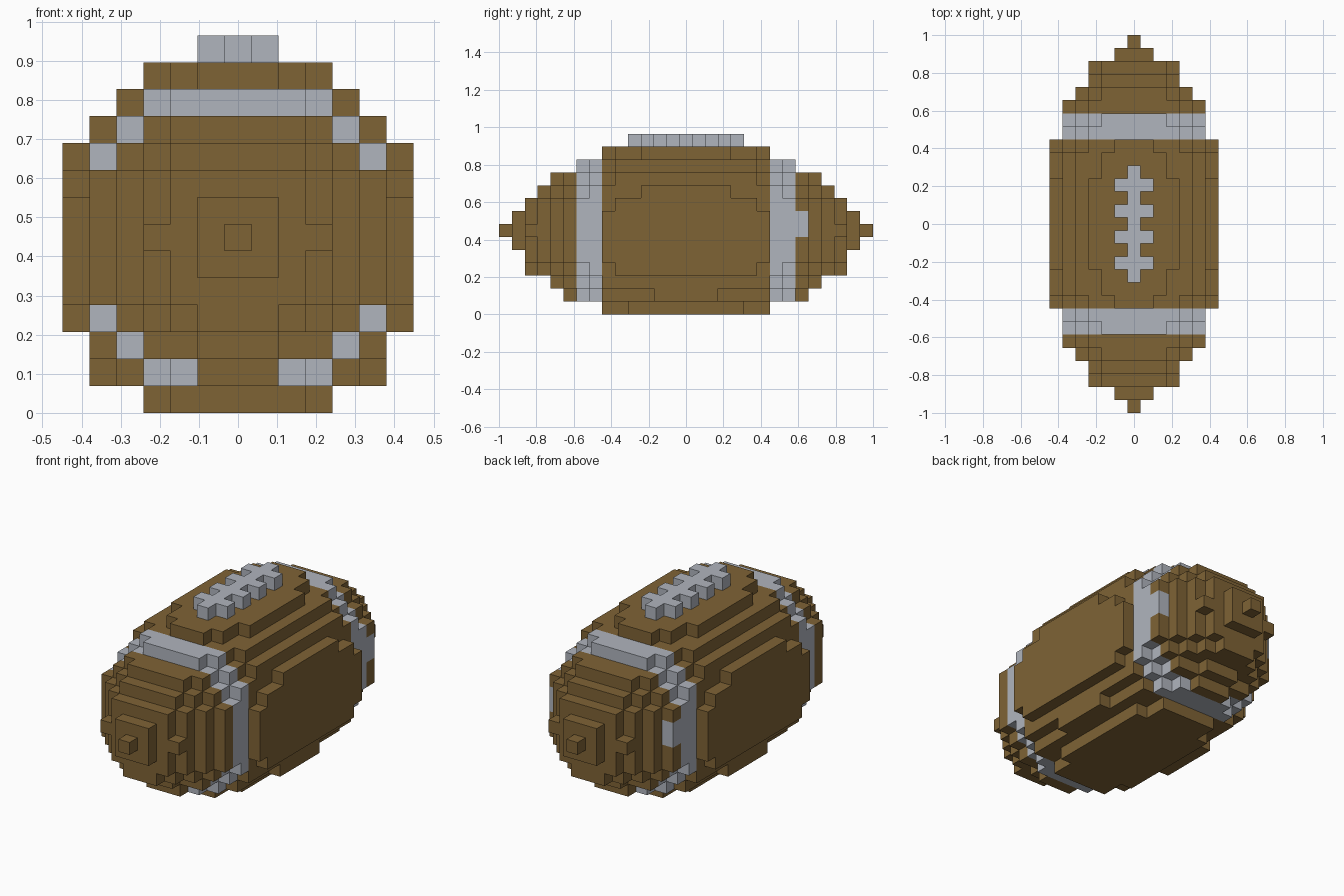
import bpy, bmesh
from mathutils import Vector

cube = bpy.data.objects.get("Cube")
if cube:
    bpy.data.objects.remove(cube, do_unlink=True)

V = 2 / 29  # block size


def material(name, rgb):
    m = bpy.data.materials.new(name)
    m.use_nodes = True
    m.diffuse_color = (*rgb, 1)
    bsdf = m.node_tree.nodes["Principled BSDF"]
    bsdf.inputs["Base Color"].default_value = (*rgb, 1)
    bsdf.inputs["Roughness"].default_value = 0.9
    return m


leather = material("brown leather", (0.212, 0.125, 0.036))
white = material("pale grey", (0.434, 0.462, 0.515))

# Cross-section by distance from the middle: (lowest layer, half-widths going up)
SECTIONS = {
    0: (0, [3, 5, 5, 6, 6, 6, 6, 6, 6, 6, 5, 4, 3]),
    3: (0, [3, 4, 5, 6, 6, 6, 6, 6, 6, 6, 5, 4, 3]),
    4: (0, [3, 4, 5, 6, 6, 6, 6, 6, 6, 5, 5, 4, 2]),
    5: (0, [2, 4, 5, 6, 6, 6, 6, 6, 6, 5, 5, 4, 2]),
    6: (0, [2, 4, 5, 5, 6, 6, 6, 6, 5, 5, 4, 3, 1]),
    7: (1, [3, 4, 5, 5, 5, 5, 5, 5, 5, 4, 3]),
    8: (1, [2, 3, 4, 5, 5, 5, 5, 5, 4, 3, 2]),
    9: (1, [1, 3, 4, 5, 5, 5, 5, 5, 4, 3]),
    10: (2, [1, 3, 4, 4, 4, 4, 4, 3, 2]),
    11: (3, [2, 3, 3, 3, 3, 3, 2]),
    12: (3, [1, 2, 2, 3, 2, 2]),
    13: (5, [1, 1, 1]),
    14: (6, [0]),
}

middle, stripes, tips, laces = set(), set(), set(), set()
for j in range(-14, 15):
    a = abs(j)
    low, widths = SECTIONS[max(k for k in SECTIONS if k <= a)]
    part = middle if a < 7 else stripes if a < 9 else tips
    for k, w in enumerate(widths, low):
        part.update((i, j, k) for i in range(-w, w + 1))

# Stripe tabs on both sides near the back
tabs = {(i, 9, k) for i in (-5, 5) for k in (6, 7)}
tips -= tabs
stripes |= tabs

# Laces: one long seam with four crossbars
laces.update((0, j, 13) for j in range(-4, 5))
laces.update((i, j, 13) for i in (-1, 1) for j in (-3, -1, 1, 3))

solid = middle | stripes | tips | laces
AXES = [Vector((1, 0, 0)), Vector((0, 1, 0)), Vector((0, 0, 1))]


def build(name, cells, mat):
    """Skin the exposed sides of a group of blocks and merge flat areas."""
    bm = bmesh.new()
    for cell in sorted(cells):
        centre = Vector(cell) + Vector((0, 0, 0.5))
        for n in range(3):
            for s in (1, -1):
                d = AXES[n] * s
                if tuple(int(c + e) for c, e in zip(cell, d)) in solid:
                    continue
                u, v = AXES[(n + 1) % 3] * s, AXES[(n + 2) % 3]
                corners = [(-1, -1), (1, -1), (1, 1), (-1, 1)]
                bm.faces.new([bm.verts.new((centre + (d + u * p + v * q) / 2) * V)
                              for p, q in corners])
    bmesh.ops.remove_doubles(bm, verts=bm.verts, dist=V / 100)
    bmesh.ops.dissolve_limit(bm, angle_limit=0.01, verts=bm.verts, edges=bm.edges)
    mesh = bpy.data.meshes.new(name)
    bm.to_mesh(mesh)
    bm.free()
    mesh.materials.append(mat)
    bpy.context.collection.objects.link(bpy.data.objects.new(name, mesh))


build("ball_middle", middle, leather)
build("ball_tips", tips, leather)
build("ball_stripes", stripes, white)
build("laces", laces, white)
